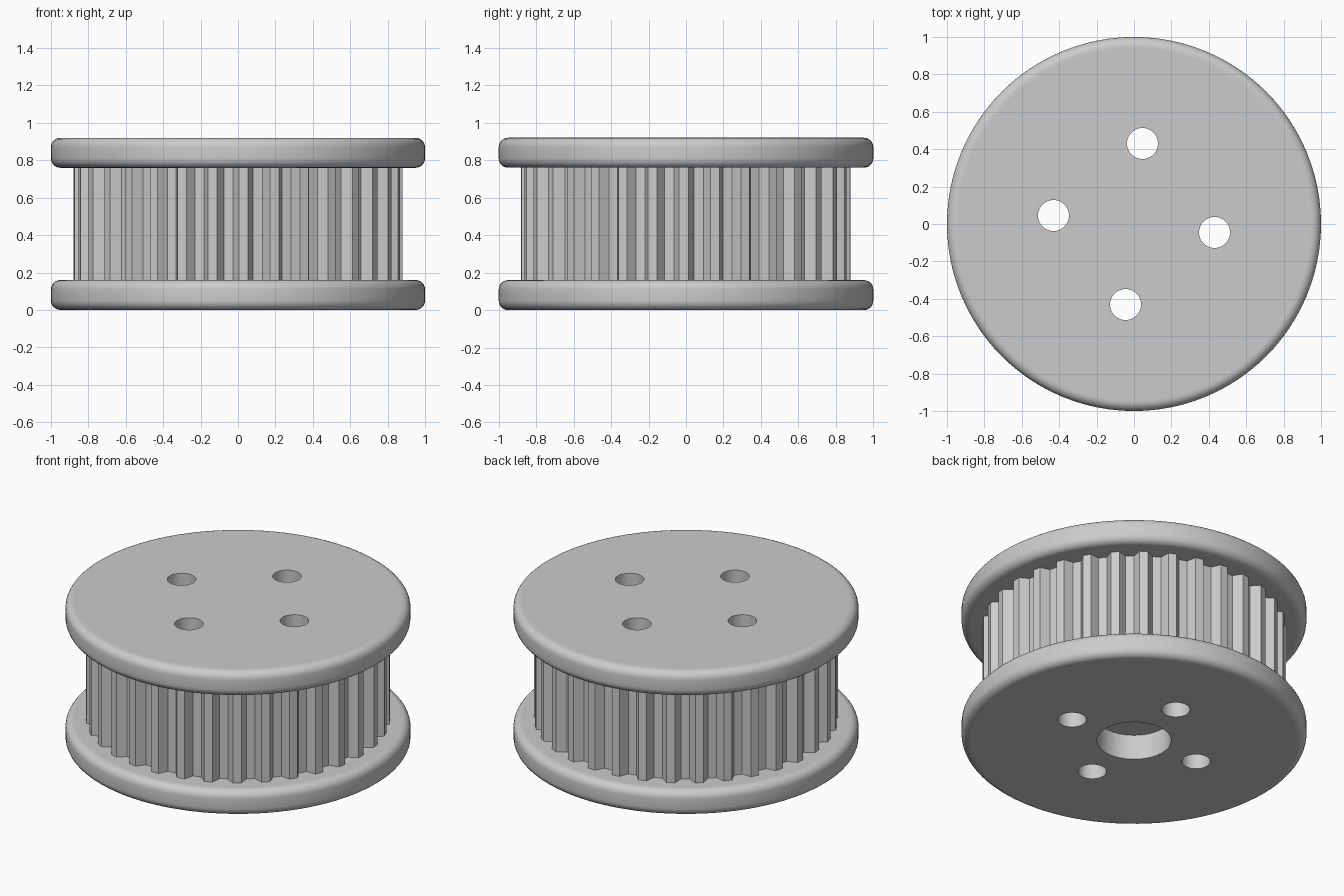
import bpy, bmesh
from math import cos, sin, pi, radians

if "Cube" in bpy.data.objects:
    bpy.data.objects.remove(bpy.data.objects["Cube"], do_unlink=True)

FLANGE_T, HEIGHT = 0.16, 0.92
FILLET = 0.05
TEETH, TIP_R, ROOT_R = 33, 0.88, 0.825
PHASE = radians(-0.8)
BOLT_RING, BOLT_R, BORE_R = 0.433, 0.083, 0.215

grey = bpy.data.materials.new("plain grey")
grey.use_nodes = True
colour = (0.6, 0.6, 0.6, 1)
grey.diffuse_color = colour
grey.node_tree.nodes["Principled BSDF"].inputs["Base Color"].default_value = colour


def make_object(name, bm):
    bmesh.ops.recalc_face_normals(bm, faces=bm.faces[:])
    mesh = bpy.data.meshes.new(name)
    bm.to_mesh(mesh)
    bm.free()
    mesh.materials.append(grey)
    obj = bpy.data.objects.new(name, mesh)
    bpy.context.collection.objects.link(obj)
    return obj


def circle(radius, count, cx=0, cy=0):
    return [(cx + radius * cos(2 * pi * i / count), cy + radius * sin(2 * pi * i / count))
            for i in range(count)]


def loft(bm, rings):
    """Skin a stack of (outline, z) rings and cap both ends."""
    loops = [[bm.verts.new((x, y, z)) for x, y in outline] for outline, z in rings]
    for low, high in zip(loops, loops[1:]):
        for i in range(len(low)):
            j = (i + 1) % len(low)
            bm.faces.new((low[i], low[j], high[j], high[i]))
    bm.faces.new(loops[0][::-1])
    bm.faces.new(loops[-1])


def flange(name, z0):
    # Rounded rim with a narrow flat ring keeping each cap flat
    steps = 6
    profile = [(0.94, 0)]
    for i in range(steps + 1):
        a = pi / 2 * i / steps
        profile.append((1 - FILLET + FILLET * sin(a), FILLET - FILLET * cos(a)))
    profile += [(r, FLANGE_T - z) for r, z in reversed(profile)]
    bm = bmesh.new()
    loft(bm, [(circle(r, 96), z0 + z) for r, z in profile])
    return make_object(name, bm)


def toothed_core():
    # Trapezoidal teeth: flat tip, sloping flanks, flat root
    pitch = 2 * pi / TEETH
    tip, root = radians(1.6), radians(3.7)
    outline = []
    for i in range(TEETH):
        mid = PHASE + i * pitch
        for r, a in ((ROOT_R, -root), (TIP_R, -tip), (TIP_R, tip), (ROOT_R, root)):
            outline.append((r * cos(mid + a), r * sin(mid + a)))
    bm = bmesh.new()
    loft(bm, [(outline, FLANGE_T), (outline, HEIGHT - FLANGE_T)])
    return make_object("toothed_core", bm)


def cut(obj, cutter):
    mod = obj.modifiers.new("holes", 'BOOLEAN')
    mod.operation = 'DIFFERENCE'
    mod.solver = 'EXACT'
    mod.object = cutter
    bpy.context.view_layer.objects.active = obj
    bpy.ops.object.modifier_apply(modifier=mod.name)


lower = flange("lower_flange", 0)
upper = flange("upper_flange", HEIGHT - FLANGE_T)
core = toothed_core()

# Four bolt holes running right through
bm = bmesh.new()
for k in range(4):
    a = radians(-6 + 90 * k)
    ring = circle(BOLT_R, 40, BOLT_RING * cos(a), BOLT_RING * sin(a))
    loft(bm, [(ring, -0.1), (ring, HEIGHT + 0.1)])
bolt_cutter = make_object("bolt_hole_cutter", bm)

# Central bore, in the lower flange only
bm = bmesh.new()
ring = circle(BORE_R, 64)
loft(bm, [(ring, -0.1), (ring, FLANGE_T + 0.1)])
bore_cutter = make_object("bore_cutter", bm)

for part in (lower, upper, core):
    cut(part, bolt_cutter)
cut(lower, bore_cutter)

for cutter in (bolt_cutter, bore_cutter):
    bpy.data.objects.remove(cutter, do_unlink=True)

# Smooth rims and holes, crisp teeth
for part in (lower, upper, core):
    bpy.ops.object.select_all(action='DESELECT')
    part.select_set(True)
    bpy.context.view_layer.objects.active = part
    bpy.ops.object.shade_smooth_by_angle(angle=radians(30))
